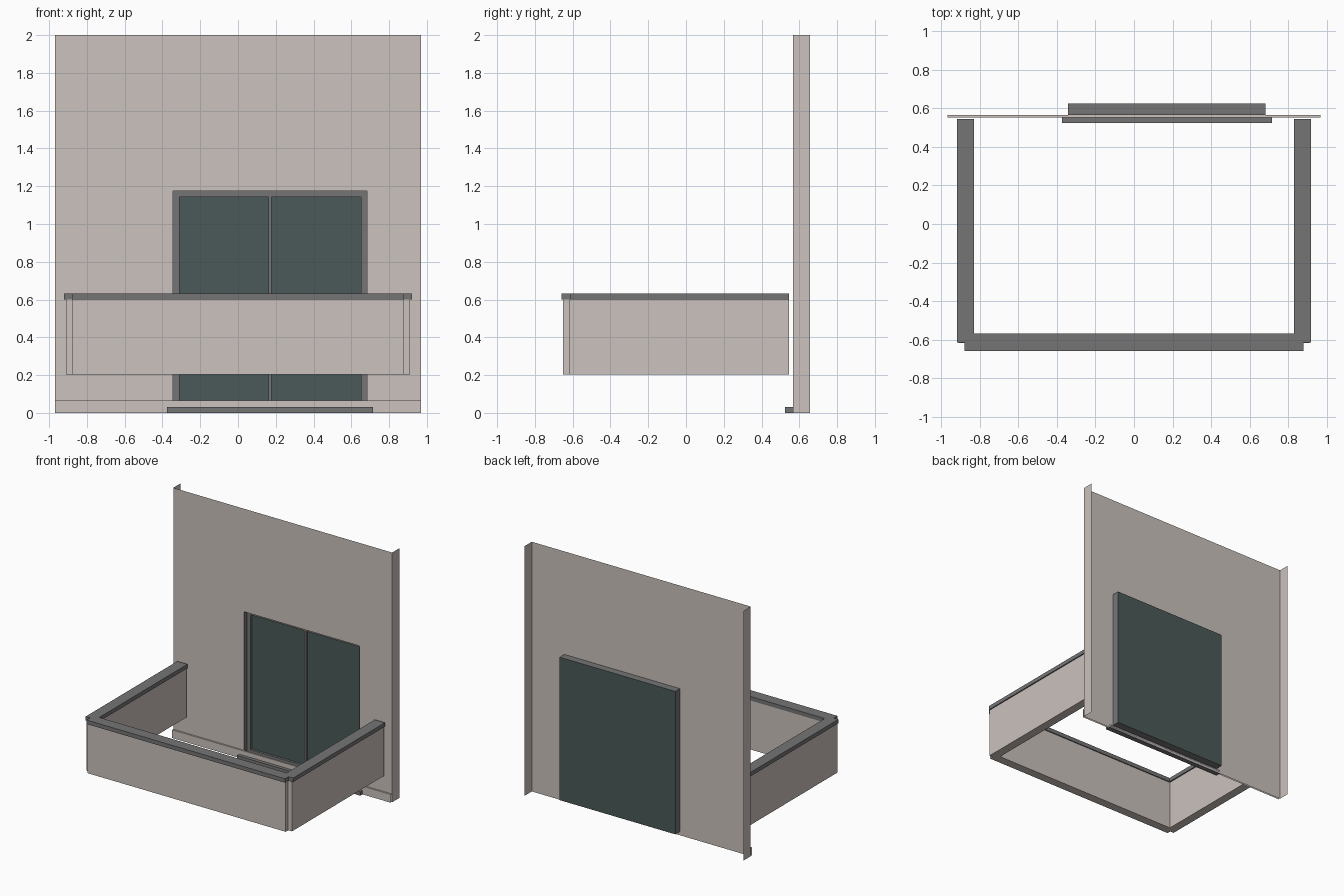
import bpy
import bmesh

cube = bpy.data.objects.get("Cube")
if cube:
    bpy.data.objects.remove(cube, do_unlink=True)


def material(name, rgb):
    m = bpy.data.materials.new(name)
    m.use_nodes = True
    m.diffuse_color = (*rgb, 1)
    m.node_tree.nodes["Principled BSDF"].inputs["Base Color"].default_value = (*rgb, 1)
    return m


plaster = material("warm_plaster", (0.60, 0.54, 0.51))
metal = material("grey_metal", (0.18, 0.178, 0.183))
glass = material("dark_teal_glass", (0.069, 0.102, 0.098))


def finish(name, bm, mat):
    mesh = bpy.data.meshes.new(name)
    bm.to_mesh(mesh)
    bm.free()
    mesh.materials.append(mat)
    obj = bpy.data.objects.new(name, mesh)
    bpy.context.collection.objects.link(obj)
    return obj


def box(name, x, y, z, mat):
    bm = bmesh.new()
    bmesh.ops.create_cube(bm, size=1)
    for v in bm.verts:
        for i, (lo, hi) in enumerate((x, y, z)):
            v.co[i] = hi if v.co[i] > 0 else lo
    return finish(name, bm, mat)


def sweep_sheet(name, path, direction, mat, closed=False):
    """Open sheet: a path of points swept along a direction."""
    bm = bmesh.new()
    verts = [bm.verts.new(p) for p in path]
    pairs = list(zip(verts, verts[1:]))
    if closed:
        pairs.append((verts[-1], verts[0]))
    edges = [bm.edges.new(p) for p in pairs]
    new = bmesh.ops.extrude_edge_only(bm, edges=edges)["geom"]
    bmesh.ops.translate(bm, vec=direction,
                        verts=[g for g in new if isinstance(g, bmesh.types.BMVert)])
    bmesh.ops.recalc_face_normals(bm, faces=bm.faces)
    return finish(name, bm, mat)


def u_prism(name, half, notch, inner, front, corner, inner_front, z, mat):
    """U-shaped plan with notched front corners, extruded upward."""
    end = 0.546
    right = [(inner, inner_front), (inner, end), (half, end),
             (half, corner), (notch, corner), (notch, front)]
    plan = right + [(-x, y) for x, y in reversed(right)]
    bm = bmesh.new()
    face = bm.faces.new([bm.verts.new((x, y, z[0])) for x, y in plan])
    new = bmesh.ops.extrude_face_region(bm, geom=[face], use_keep_orig=True)["geom"]
    bmesh.ops.translate(bm, vec=(0, 0, z[1] - z[0]),
                        verts=[g for g in new if isinstance(g, bmesh.types.BMVert)])
    bmesh.ops.recalc_face_normals(bm, faces=bm.faces)
    return finish(name, bm, mat)


W, H = 0.97, 2.0                  # wall half width and height
WALL_Y, BACK_Y = 0.566, 0.657     # wall face and rear edge of the returns
GLASS_Y = 0.625
X0, X1, Z0, Z1 = -0.343, 0.682, 0.03, 1.175   # window opening

# Wall sheet: a grid of panels with the window cell left open
bm = bmesh.new()
xs, zs = (-W, X0, X1, W), (0, Z0, Z1, H)
grid = [[bm.verts.new((x, WALL_Y, z)) for x in xs] for z in zs]
for r in range(3):
    for c in range(3):
        if (r, c) != (1, 1):
            bm.faces.new((grid[r][c], grid[r][c + 1], grid[r + 1][c + 1], grid[r + 1][c]))
bmesh.ops.dissolve_limit(bm, angle_limit=0.01, verts=[], edges=[])
finish("wall", bm, plaster)

# Wall side returns
for side, s in (("left", 1), ("right", -1)):
    sweep_sheet(side + "_wall_return", [(s * W, WALL_Y, 0), (s * W, BACK_Y, 0)],
                (0, 0, H), plaster)

# Skirting strip along the foot of the wall, and the door sill
sweep_sheet("skirting", [(-W, 0.553, 0), (-W, 0.553, 0.066), (-W, WALL_Y, 0.066)],
            (2 * W, 0, 0), plaster)
box("door_sill", (-0.375, 0.716), (0.525, WALL_Y), (0, 0.03), metal)

# Window reveal, glass and frame bars
sweep_sheet("window_reveal",
            [(X0, WALL_Y, Z0), (X1, WALL_Y, Z0), (X1, WALL_Y, Z1), (X0, WALL_Y, Z1)],
            (0, GLASS_Y - WALL_Y, 0), metal, closed=True)
sweep_sheet("window_glass", [(X0, GLASS_Y, Z0), (X1, GLASS_Y, Z0)],
            (0, 0, Z1 - Z0), glass)
T, MID = 0.032, (X0 + X1) / 2
bar_y = (0.605, 0.623)
for name, x, z in (("left_frame_bar", (X1 - T, X1), (Z0, Z1)),
                   ("right_frame_bar", (X0, X0 + T), (Z0, Z1)),
                   ("middle_frame_bar", (MID - 0.009, MID + 0.009), (Z0 + T, Z1 - T)),
                   ("top_frame_bar", (X0 + T, X1 - T), (Z1 - T, Z1)),
                   ("bottom_frame_bar", (X0 + T, X1 - T), (Z0, Z0 + T))):
    box(name, x, bar_y, z, metal)

# Balcony parapet and its capping rail
u_prism("balcony_parapet", 0.911, 0.878, 0.84, -0.65, -0.618, -0.578, (0.203, 0.6), plaster)
u_prism("balcony_rail", 0.92, 0.88, 0.83, -0.66, -0.615, -0.57, (0.6, 0.632), metal)
